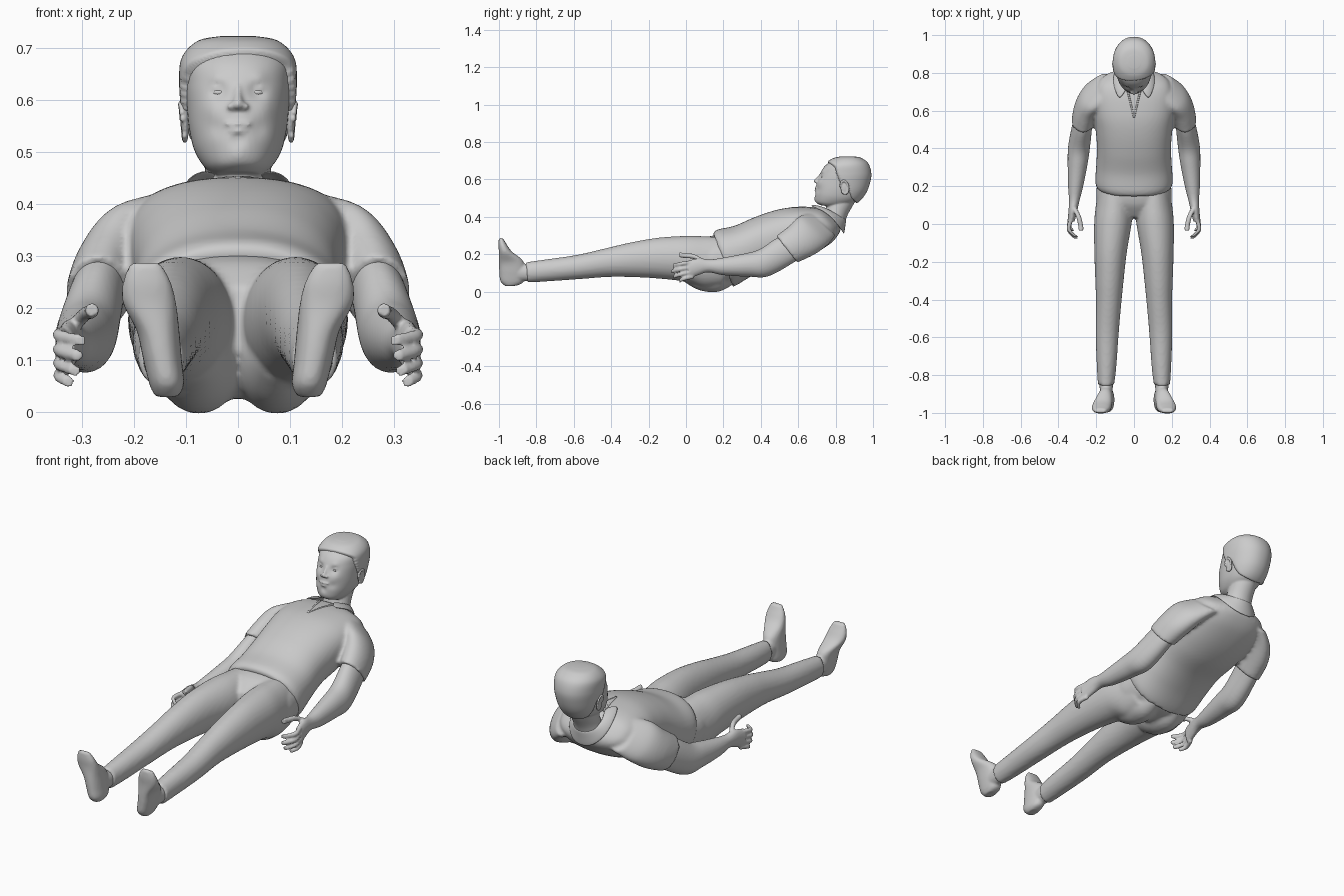
import bpy, bmesh, math
from mathutils import Vector, Matrix

BOTH = (1, -1)


def spline(secs, steps):
    """Catmull-Rom through section tuples."""
    out = []
    for i in range(len(secs) - 1):
        q = [secs[max(i - 1, 0)], secs[i], secs[i + 1], secs[min(i + 2, len(secs) - 1)]]
        for k in range(steps):
            t = k / steps
            out.append([0.5 * (2 * b + (c - a) * t + (2 * a - 5 * b + 4 * c - d) * t * t
                               + (3 * b - a - 3 * c + d) * t ** 3) for a, b, c, d in zip(*q)])
    return out + [list(secs[-1])]


def tube(bm, secs, sides=(1,), n=36, steps=6, p=2.0):
    """Loft; section = centre x, half width, front (y, z), back (y, z)."""
    sp = lambda v: math.copysign(abs(v) ** (2 / p), v)
    for s in sides:
        rings = []
        for cx, hw, fy, fz, by, bz in spline(secs, steps):
            ring = []
            for i in range(n):
                a = 2 * math.pi * i / n
                c, d = sp(math.cos(a)), sp(math.sin(a))
                ring.append(bm.verts.new((s * (cx + hw * c), (fy + by + (fy - by) * d) / 2,
                                          (fz + bz + (fz - bz) * d) / 2)))
            rings.append(ring)
        for r0, r1 in zip(rings, rings[1:]):
            for i in range(n):
                j = (i + 1) % n
                bm.faces.new((r0[i], r0[j], r1[j], r1[i]))
        bm.faces.new(rings[0])
        bm.faces.new(rings[-1])


def rod(bm, pts, r, sides=BOTH):
    tube(bm, [(x, r, y, z + r, y, z - r) for x, y, z in pts], sides, 14, 5)


def ball(bm, co, radii, sides=(1,), rx=0.0):
    for s in sides:
        m = Matrix.Translation((s * co[0], co[1], co[2])) @ Matrix.Rotation(rx, 4, 'X') @ Matrix.Diagonal((*radii, 1))
        bmesh.ops.create_uvsphere(bm, u_segments=24, v_segments=16, radius=1, matrix=m)


def finish(name, bm, voxel=0, smooth=4):
    """Make the object; optionally fuse overlapping volumes into one skin."""
    bmesh.ops.recalc_face_normals(bm, faces=bm.faces)
    me = bpy.data.meshes.new(name)
    bm.to_mesh(me)
    bm.free()
    me.shade_smooth()
    ob = bpy.data.objects.new(name, me)
    bpy.context.collection.objects.link(ob)
    if voxel:
        m = ob.modifiers.new("fuse", 'REMESH')
        m.mode, m.voxel_size, m.use_smooth_shade = 'VOXEL', voxel, True
        m = ob.modifiers.new("soften", 'SMOOTH')
        m.factor, m.iterations = 0.5, smooth
    return ob


# shirt: torso and short sleeves
bm = bmesh.new()
tube(bm, [(0, .193, .143, .312, .25, .025), (0, .205, .17, .332, .28, .04), (0, .20, .26, .352, .36, .088),
          (0, .196, .36, .395, .46, .13), (0, .205, .46, .43, .58, .16), (0, .213, .55, .449, .68, .20),
          (0, .205, .64, .451, .77, .255), (0, .17, .70, .445, .815, .305), (0, .09, .738, .438, .83, .345)],
     n=64, p=2.3)
tube(bm, [(.15, .055, .665, .42, .80, .30), (.21, .066, .605, .402, .757, .25),
          (.248, .067, .55, .35, .69, .20), (.27, .062, .482, .298, .595, .155)], BOTH)
finish("shirt", bm, .009, 4)

# shirt collar and neck placket
bm = bmesh.new()
half = [((0, .858, .385), (0, .846, .305)), ((.045, .846, .39), (.06, .838, .315)),
        ((.07, .805, .415), (.113, .80, .375)), ((.062, .755, .442), (.112, .735, .435)),
        ((.035, .715, .455), (.08, .65, .46))]
strip = [((-a[0], *a[1:]), (-b[0], *b[1:])) for a, b in half[:0:-1]] + half
rows = []
for a, b in strip:
    a, b = Vector(a), Vector(b)
    mid = (a + b) / 2 + Vector((0, 0, .008))
    rows.append([bm.verts.new(v) for v in (a, mid, b)])
for r0, r1 in zip(rows, rows[1:]):
    for k in (0, 1):
        bm.faces.new((r0[k], r1[k], r1[k + 1], r0[k + 1]))
collar = finish("collar", bm)
m = collar.modifiers.new("thickness", 'SOLIDIFY')
m.thickness, m.offset = .007, 0
m = collar.modifiers.new("round", 'SUBSURF')
m.levels = m.render_levels = 2
bm = bmesh.new()
rod(bm, [(.036, .715, .444), (.018, .64, .449), (.001, .565, .448)], .005)
finish("neck_placket", bm)

# trousers: legs, hips and seat
bm = bmesh.new()
tube(bm, [(.148, .043, -.857, .157, -.847, .048), (.145, .052, -.75, .172, -.75, .054),
          (.142, .061, -.58, .197, -.58, .066), (.134, .067, -.42, .234, -.42, .078),
          (.13, .075, -.30, .262, -.30, .078), (.124, .086, -.15, .288, -.15, .07),
          (.112, .099, 0, .298, 0, .052), (.104, .098, .10, .296, .10, .02),
          (.10, .09, .17, .292, .20, .03)], BOTH)
tube(bm, [(0, .09, .035, .24, .03, .12), (0, .19, .10, .287, .10, .035),
          (0, .197, .17, .303, .23, .032), (0, .185, .22, .30, .29, .075)], n=48, p=2.3)
tube(bm, [(.08, .045, -.03, .17, -.02, .06), (.078, .076, .05, .2, .05, .016), (.075, .083, .12, .2, .12, -.002),
          (.075, .08, .18, .2, .19, .004), (.07, .05, .24, .2, .27, .05)], BOTH)
finish("trousers", bm, .009, 4)

# bare feet with ankles
bm = bmesh.new()
tube(bm, [(.137, .022, -.965, .028, -.905, .032), (.137, .033, -.992, .055, -.872, .05),
          (.145, .037, -.998, .10, -.86, .10), (.154, .041, -1.0, .15, -.872, .165),
          (.17, .051, -1.0, .205, -.93, .213), (.175, .046, -1.003, .25, -.957, .25),
          (.178, .03, -1.0, .287, -.978, .285)], BOTH, p=2.3)
tube(bm, [(.148, .036, -.80, .148, -.80, .058), (.147, .035, -.86, .148, -.86, .056),
          (.147, .033, -.91, .16, -.91, .055)], BOTH)
finish("feet", bm, .0065, 3)

# bare arms, palms, fingers and thumbs
bm = bmesh.new()
tube(bm, [(.258, .05, .54, .315, .635, .20), (.273, .053, .475, .28, .575, .155),
          (.29, .058, .39, .225, .44, .082), (.298, .053, .31, .203, .335, .08),
          (.309, .04, .20, .182, .20, .088), (.316, .028, .13, .172, .12, .103),
          (.324, .023, .07, .178, .065, .088), (.333, .019, .01, .165, .02, .07)], BOTH)
for z, y, tip in ((.155, .01, (.302, -.07, .138)), (.128, .01, (.305, -.078, .108)),
                  (.103, .015, (.313, -.066, .080)), (.080, .02, (.325, -.036, .058))):
    x = .336
    knuckle = (x + .008, (y + tip[1]) / 2, (z * .55 + tip[2] * .45))
    rod(bm, [(x - .004, y + .02, z), knuckle, tip], .0115)
rod(bm, [(.316, .085, .165), (.294, .04, .188), (.282, -.01, .193), (.281, -.035, .197)], .0135)
finish("arms", bm, .005, 2)

# head: skull and jaw with shallow facial modelling
HEAD = [(0, .042, .715, .463, .80, .45), (0, .064, .694, .480, .87, .463), (0, .083, .690, .515, .92, .488),
        (0, .093, .693, .55, .955, .53), (0, .098, .702, .59, .975, .58), (0, .101, .717, .63, .982, .63),
        (0, .097, .741, .67, .967, .68), (0, .07, .785, .703, .93, .708), (0, .03, .825, .714, .89, .715)]
DENTS = [(.036, .617, .011, .016), (.04, .641, -.004, .014), (.055, .582, -.004, .02), (.04, .545, .004, .016),
         (0, .523, .005, .012), (0, .495, -.004, .02)]  # x, z, depth, radius
bm = bmesh.new()
tube(bm, HEAD, n=72, steps=9, p=2.15)
for v in bm.verts:
    if v.co.y < .80:
        x, z = abs(v.co.x), v.co.z
        v.co.y += sum(d * math.exp(-((x - a) ** 2 + (z - b) ** 2) / r ** 2) for a, b, d, r in DENTS)
tube(bm, [(0, .076, .735, .405, .84, .335), (0, .065, .748, .45, .862, .405),
          (0, .063, .765, .50, .90, .475), (0, .06, .79, .54, .92, .53)])           # neck
tube(bm, [(0, .007, .716, .632, .75, .632), (0, .009, .700, .612, .75, .61), (0, .013, .683, .594, .74, .592),
          (0, .012, .686, .583, .74, .58)], n=20)                                    # nose
ball(bm, (.013, .700, .587), (.008, .011, .007), BOTH)                              # nostrils
ball(bm, (0, .697, .5535), (.026, .009, .0055))                                     # lips
ball(bm, (0, .697, .5405), (.021, .0095, .0065))
ball(bm, (.036, .738, .621), (.019, .013, .009), BOTH)                              # eyelids
ball(bm, (.036, .738, .609), (.017, .011, .006), BOTH)
finish("head", bm, .0045, 2)

bm = bmesh.new()
ball(bm, (.036, .735, .614), (.0145, .0115, .007), BOTH)
finish("eyes", bm)

# ears
bm = bmesh.new()
ball(bm, (.101, .845, .555), (.008, .02, .034), BOTH, .25)
for s in BOTH:
    pts = [(.106 + .004 * math.sin(a), .847 + .021 * math.cos(a), .558 + .034 * math.sin(a) - .006 * math.cos(a))
           for a in [math.radians(d) for d in range(-120, 181, 20)]]
    for q in pts:
        ball(bm, (s * q[0], q[1], q[2]), (.006, .0065, .0065))
finish("ears", bm, .0035, 3)

# hair: swollen skull that sinks below the skin past the hairline
LINE = [(.60, .70), (.755, .692), (.795, .655), (.825, .578), (.86, .578), (.885, .50), (.92, .462), (1.1, .455)]


def hairline(x, y):
    for (y0, z0), (y1, z1) in zip(LINE, LINE[1:]):
        if y <= y1:
            return z0 + (z1 - z0) * (y - y0) / (y1 - y0) + (.12 * x if y < .80 else 0)
    return LINE[-1][1]


bm = bmesh.new()
tube(bm, HEAD, n=96, steps=11, p=2.15)
mid = Vector((0, .855, .60))
for v in bm.verts:
    t = min(max((v.co.z - hairline(v.co.x, v.co.y)) / .008 + .5, 0), 1)
    d = v.co - mid
    k = .90 + t * t * (3 - 2 * t) * .17
    v.co = mid + Vector((d.x * (k + .05 * t), d.y * k, d.z * k))
hair = finish("hair", bm)
m = hair.modifiers.new("soften", 'SMOOTH')
m.factor, m.iterations = .5, 3
